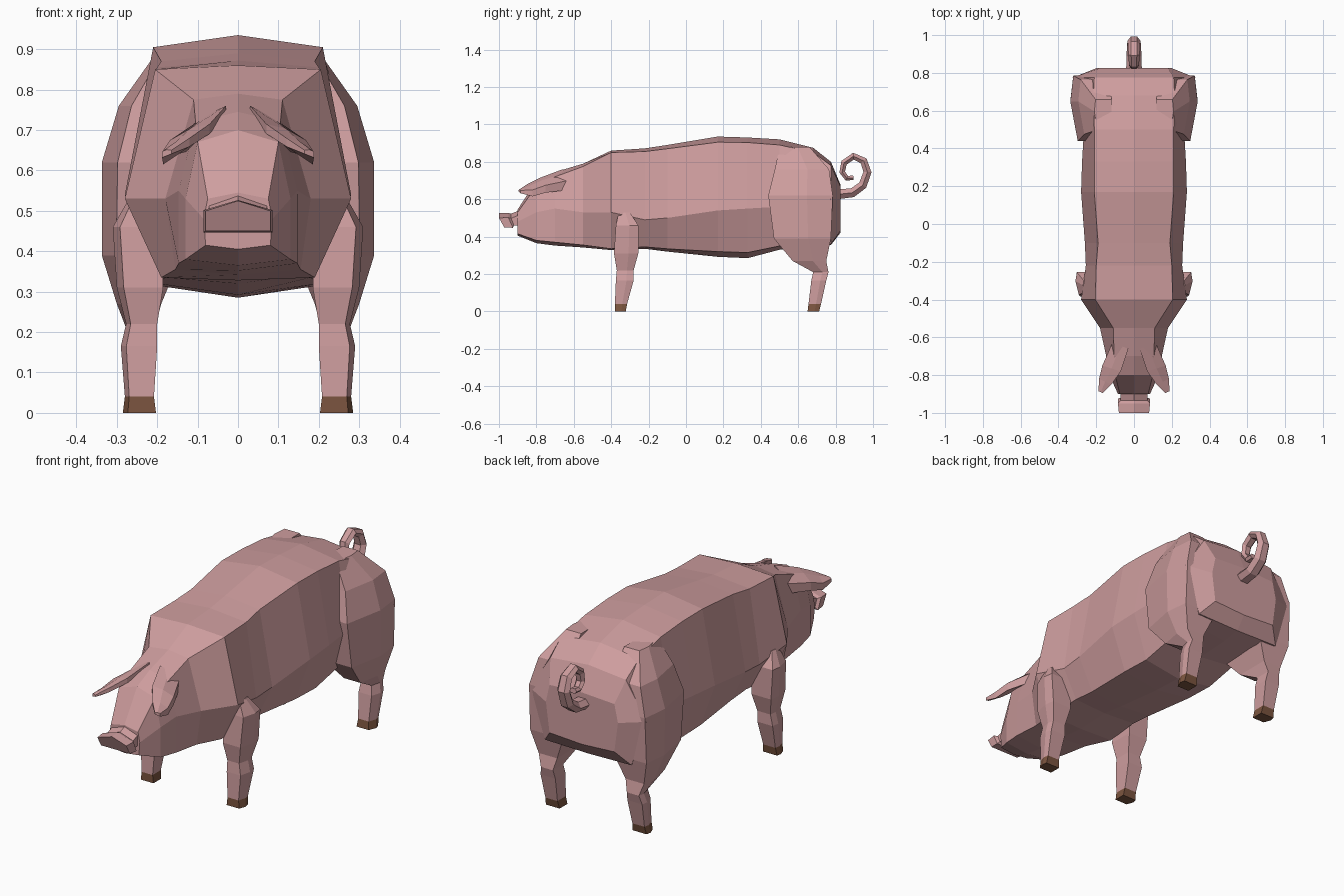
import bpy, bmesh, math
from mathutils import Vector


def material(name, rgb):
    m = bpy.data.materials.new(name)
    m.diffuse_color = (*rgb, 1)
    return m


SKIN = material("pink_skin", (0.62, 0.34, 0.345))
HOOF = material("brown_hoof", (0.2, 0.09, 0.05))


def loft(name, rings, mat, mirror=False):
    """Skin a list of equal-length closed rings and cap both ends."""
    bm = bmesh.new()
    for s in ((1, -1) if mirror else (1,)):
        vs = [[bm.verts.new((p[0] * s, p[1], p[2])) for p in r] for r in rings]
        n = len(vs[0])
        for a, b in zip(vs, vs[1:]):
            for i in range(n):
                j = (i + 1) % n
                bm.faces.new((a[i], a[j], b[j], b[i]))
        bm.faces.new(vs[0])
        bm.faces.new(vs[-1][::-1])
    bmesh.ops.recalc_face_normals(bm, faces=bm.faces[:])
    me = bpy.data.meshes.new(name)
    bm.to_mesh(me)
    bm.free()
    me.materials.append(mat)
    ob = bpy.data.objects.new(name, me)
    bpy.context.collection.objects.link(ob)
    return ob


# Body and head: eight-sided sections
# (y, top z, corner x z, side x z, belly x z, bottom z)
sections = [
    (-0.90, .545, .075, .53, .085, .48, .08, .415, .405),
    (-0.80, .70, .10, .67, .13, .53, .13, .38, .365),
    (-0.70, .745, .105, .72, .147, .55, .147, .37, .352),
    (-0.55, .79, .11, .775, .18, .53, .155, .355, .342),
    (-0.40, .86, .205, .85, .28, .53, .19, .335, .328),
    (-0.22, .872, .20, .855, .255, .49, .18, .345, .335),
    (-0.10, .89, .19, .87, .26, .50, .18, .335, .32),
    (0.17, .935, .21, .905, .28, .54, .20, .32, .292),
    (0.33, .93, .21, .903, .275, .55, .20, .315, .285),
    (0.50, .92, .21, .89, .265, .56, .20, .35, .33),
    (0.68, .875, .215, .85, .30, .60, .22, .36, .34),
    (0.775, .80, .21, .78, .325, .60, .24, .36, .355),
    (0.825, .68, .18, .67, .20, .58, .18, .43, .42),
]
body = []
for y, zt, cx, cz, sx, sz, bx, bz, zb in sections:
    body.append([(0, y, zt), (cx, y, cz), (sx, y, sz), (bx, y, bz), (0, y, zb),
                 (-bx, y, bz), (-sx, y, sz), (-cx, y, cz)])
loft("body", body, SKIN)

# Snout: tilted plate with a peaked top (top y, bottom y, half width, bottom z, top z)
snout = []
for yt, yb, w, z0, z1 in [(-.88, -.88, .072, .46, .53), (-.935, -.92, .072, .46, .508),
                          (-.95, -.925, .085, .447, .512), (-1.0, -.972, .08, .45, .51)]:
    snout.append([(-w, yb, z0), (w, yb, z0), (w, yt, z1 - .01), (0, yt, z1 + .015),
                  (-w, yt, z1 - .01)])
loft("snout", snout, SKIN)

# Ears: flat leaves drooping forward (inner edge, outer edge, thickness)
ear = []
for a, b, t in [((.03, -.66, .76), (.115, -.63, .70), .05),
                ((.07, -.78, .715), (.168, -.75, .675), .04),
                ((.12, -.85, .68), (.185, -.82, .65), .035),
                ((.165, -.895, .65), (.188, -.885, .647), .015)]:
    a, b, d = Vector(a), Vector(b), Vector((0, 0, t))
    ear.append([a, (a + b) / 2 + d * .2, b, b - d, a - d * .6])
loft("ears", ear, SKIN, mirror=True)


def leg(name, levels, bevel):
    """Levels are (z, inner x, outer x, front y, back y); the last two form the hoof."""
    rings = []
    for z, x0, x1, y0, y1 in levels:
        c = (x1 - x0) * bevel
        rings.append([(x0, y0, z), (x1 - c, y0, z), (x1, y0 + (y1 - y0) * .6, z),
                      (x1 - c * .4, y1, z), (x0, y1, z)])
    loft(name + "s", rings[:-1], SKIN, mirror=True)
    loft(name + "_hooves", rings[-2:], HOOF, mirror=True)


# Front legs
leg("front_leg", [
    (.53, .20, .27, -.36, -.30),
    (.46, .19, .31, -.375, -.255),
    (.31, .185, .30, -.385, -.255),
    (.22, .20, .277, -.37, -.28),
    (.165, .20, .29, -.375, -.28),
    (.04, .208, .28, -.38, -.315),
    (0, .203, .285, -.38, -.322)], .15)

# Hind legs with broad thighs
leg("hind_leg", [
    (.88, .12, .21, .50, .66),
    (.76, .12, .295, .475, .765),
    (.62, .12, .337, .44, .785),
    (.39, .14, .337, .47, .775),
    (.27, .19, .30, .57, .75),
    (.21, .205, .277, .68, .762),
    (.165, .20, .288, .67, .75),
    (.04, .208, .28, .655, .722),
    (0, .203, .285, .65, .712)], .18)

# Curly tail: six-sided tube along a spiral in the yz plane
path = [(.80, .625), (.89, .635), (.945, .675), (.97, .745), (.95, .805), (.895, .83),
        (.845, .795), (.835, .745), (.86, .712), (.895, .715)]
tail = []
for i, (y, z) in enumerate(path):
    p, q = path[max(i - 1, 0)], path[min(i + 1, len(path) - 1)]
    t = Vector((0, q[0] - p[0], q[1] - p[1])).normalized()
    side = Vector((0, -t.z, t.y))
    w = .042 - .0025 * i
    tail.append([Vector((0, y, z)) + Vector((w * math.cos(k * math.pi / 3), 0, 0))
                 + side * (w * .72 * math.sin(k * math.pi / 3)) for k in range(6)])
loft("curly_tail", tail, SKIN)
